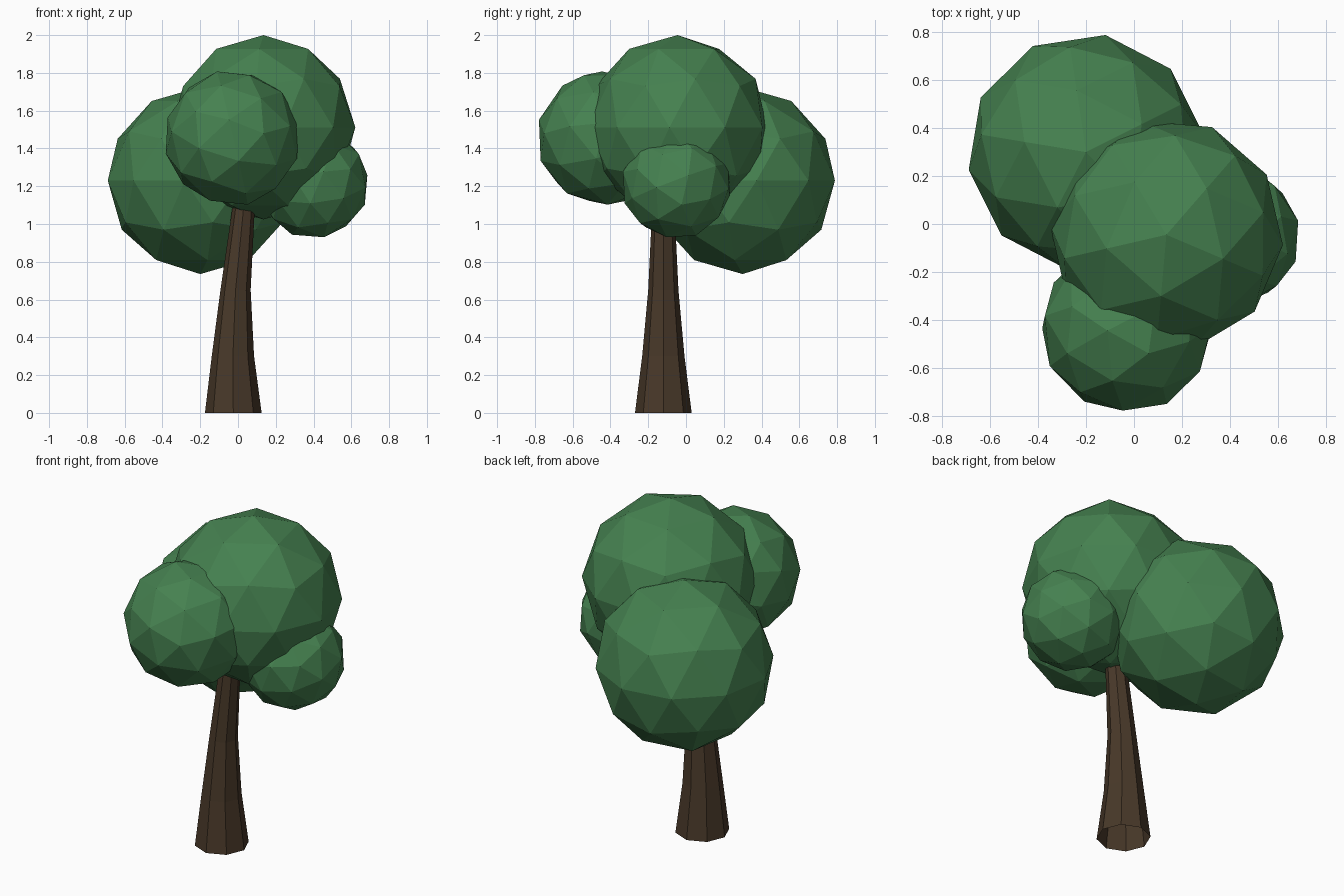
import bpy, bmesh
from math import radians, cos, sin, tau

if "Cube" in bpy.data.objects:
    bpy.data.objects.remove(bpy.data.objects["Cube"])


def material(name, rgb):
    m = bpy.data.materials.new(name)
    m.diffuse_color = (*rgb, 1)
    m.use_nodes = True
    m.node_tree.nodes["Principled BSDF"].inputs["Base Color"].default_value = m.diffuse_color
    return m


leaf = material("leaf_green", (0.06, 0.22, 0.08))
bark = material("bark_brown", (0.065, 0.04, 0.022))

# Foliage: faceted, overlapping leaf clumps
clumps = [
    ("foliage_top", 0.488, (0.135, -0.045, 1.512), (0, 0, 49)),
    ("foliage_back", 0.495, (-0.20, 0.30, 1.23), (0, 0, 26.6)),
    ("foliage_front", 0.362, (-0.03, -0.43, 1.455), (20, 12, 10)),
    ("foliage_side", 0.295, (0.40, -0.05, 1.215), (16, -14, 30)),
]
for name, radius, centre, turn in clumps:
    bpy.ops.mesh.primitive_ico_sphere_add(
        subdivisions=2, radius=radius, location=centre,
        rotation=[radians(a) for a in turn])
    ob = bpy.context.object
    ob.name = name
    ob.data.materials.append(leaf)

# Trunk: tapering, slightly bent eight-sided tube, open at the base
SIDES = 8
path = [  # x, y, z, radius
    (-0.025, -0.12, 0.0, 0.15),
    (-0.027, -0.12, 0.30, 0.112),
    (-0.013, -0.12, 0.65, 0.08),
    (0.028, -0.12, 1.07, 0.06),
    (0.055, -0.12, 1.30, 0.05),
]
bm = bmesh.new()
rings = [[bm.verts.new((x + r * cos(tau * i / SIDES), y + r * sin(tau * i / SIDES), z))
          for i in range(SIDES)] for x, y, z, r in path]
for low, high in zip(rings, rings[1:]):
    for i in range(SIDES):
        j = (i + 1) % SIDES
        bm.faces.new((low[i], low[j], high[j], high[i]))
mesh = bpy.data.meshes.new("trunk")
bm.to_mesh(mesh)
bm.free()
mesh.materials.append(bark)
bpy.context.collection.objects.link(bpy.data.objects.new("trunk", mesh))
